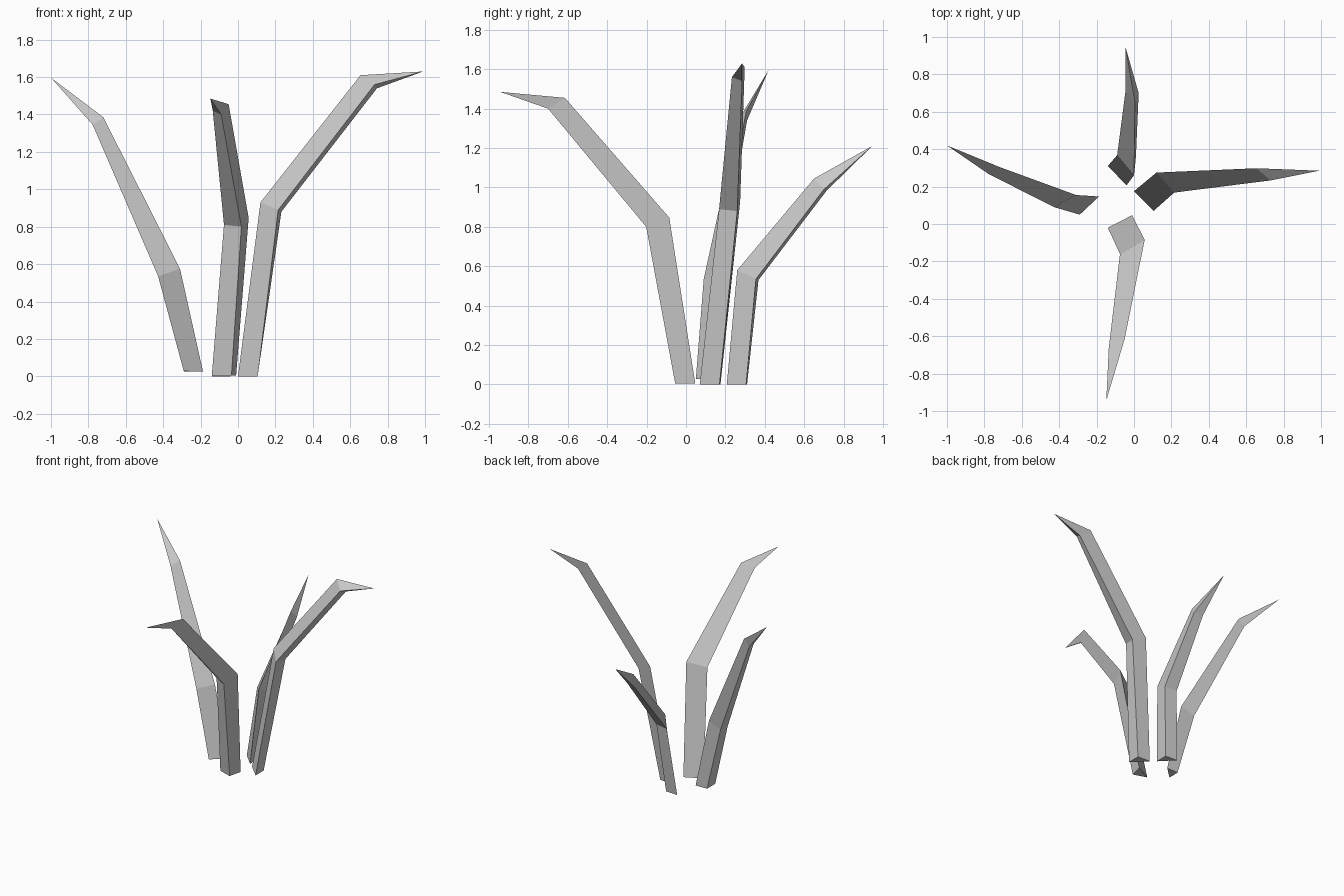
import bpy, bmesh


def blade(name, base, knee, bend, tip):
    """Three-sided tapering leaf: three triangular sections closed by a point."""
    bm = bmesh.new()
    rings = [[bm.verts.new(p) for p in ring] for ring in (base, knee, bend)]
    point = bm.verts.new(tip)
    bm.faces.new(rings[0])
    for lo, hi in zip(rings, rings[1:]):
        for i in range(3):
            j = (i + 1) % 3
            bm.faces.new((lo[i], lo[j], hi[j], hi[i]))
    for i in range(3):
        bm.faces.new((rings[-1][i], rings[-1][(i + 1) % 3], point))
    bmesh.ops.recalc_face_normals(bm, faces=bm.faces)
    mesh = bpy.data.meshes.new(name)
    bm.to_mesh(mesh)
    bm.free()
    bpy.context.collection.objects.link(bpy.data.objects.new(name, mesh))


# Tall leaf leaning right
blade("right_blade",
      [(0, .175, 0), (.105, .07, 0), (.105, .17, 0)],
      [(.12, .275, .93), (.215, .168, .89), (.232, .26, .88)],
      [(.655, .298, 1.61), (.73, .233, 1.56), (.743, .285, 1.54)],
      (.99, .285, 1.63))

# Short leaf leaning back
blade("back_blade",
      [(-.04, .207, 0), (-.14, .31, 0), (-.04, .305, 0)],
      [(0, .26, .58), (-.09, .368, .53), (.01, .355, .535)],
      [(.005, .65, 1.045), (-.045, .715, .985), (.025, .70, .99)],
      (-.045, .945, 1.21))

# Leaf leaning forward
blade("front_blade",
      [(-.01, .047, .005), (-.14, -.02, .005), (-.035, -.055, .005)],
      [(.057, -.085, .847), (-.075, -.16, .81), (.018, -.202, .80)],
      [(-.05, -.615, 1.455), (-.135, -.665, 1.42), (-.09, -.70, 1.40)],
      (-.148, -.943, 1.485))

# Leaf leaning left
blade("left_blade",
      [(-.187, .147, .025), (-.29, .05, .028), (-.285, .145, .025)],
      [(-.31, .155, .575), (-.427, .09, .535), (-.42, .17, .535)],
      [(-.72, .305, 1.385), (-.777, .267, 1.345), (-.77, .31, 1.34)],
      (-1, .42, 1.597))
